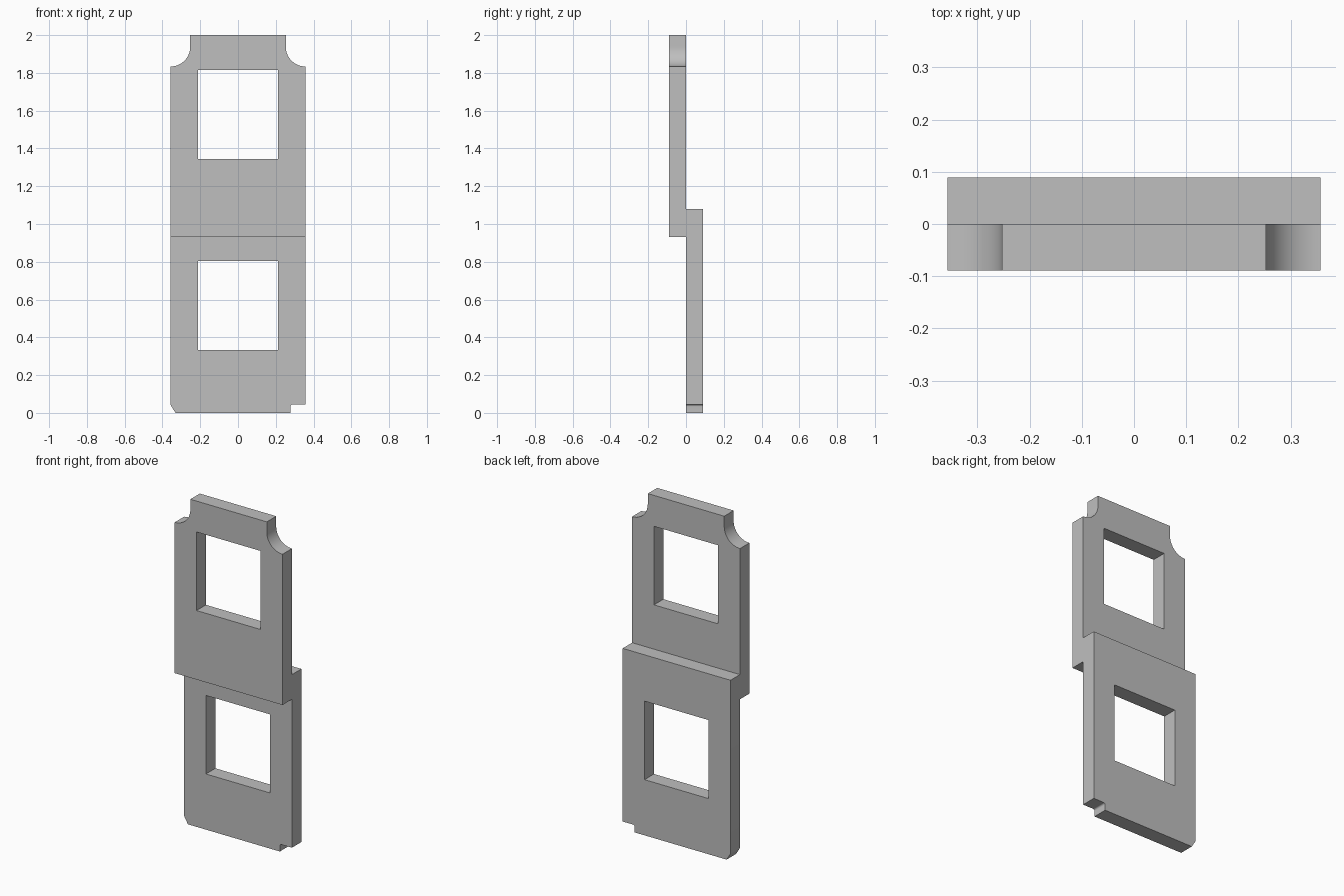
import bpy
import bmesh
from math import cos, sin, pi

cube = bpy.data.objects.get("Cube")
if cube:
    bpy.data.objects.remove(cube, do_unlink=True)

HALF_W = 0.357     # half width of both plates
THICK = 0.089      # thickness of each plate
HOLE = 0.212       # half width of the square windows

grey = bpy.data.materials.new("plain grey")
grey.use_nodes = True
colour = (0.52, 0.52, 0.52, 1)
grey.diffuse_color = colour
grey.node_tree.nodes["Principled BSDF"].inputs["Base Color"].default_value = colour


def arc(cx, cz, r, start, end, steps=16):
    """Points on an arc, angles given in units of pi."""
    angles = [pi * (start + (end - start) * i / steps) for i in range(steps + 1)]
    return [(cx + r * cos(a), cz + r * sin(a)) for a in angles]


def window(z0, z1):
    return [(-HOLE, z0), (-HOLE, z1), (HOLE, z1), (HOLE, z0)]


def plate(name, outline, hole, y):
    """Flat plate with a hole, standing upright and centred on depth y."""
    curve = bpy.data.curves.new(name, "CURVE")
    curve.dimensions = "2D"
    curve.fill_mode = "BOTH"
    curve.extrude = THICK / 2
    for loop in (outline, hole):
        spline = curve.splines.new("POLY")
        spline.points.add(len(loop) - 1)
        for point, (x, z) in zip(spline.points, loop):
            point.co = (x, z, 0, 1)
        spline.use_cyclic_u = True
    obj = bpy.data.objects.new(name, curve)
    bpy.context.collection.objects.link(obj)
    obj.location.y = y
    obj.rotation_euler.x = pi / 2
    bpy.ops.object.select_all(action="DESELECT")
    obj.select_set(True)
    bpy.context.view_layer.objects.active = obj
    bpy.ops.object.convert(target="MESH")
    obj = bpy.context.object
    # Join the faces to the rim and clean up
    bm = bmesh.new()
    bm.from_mesh(obj.data)
    bmesh.ops.remove_doubles(bm, verts=bm.verts, dist=0.0001)
    bmesh.ops.recalc_face_normals(bm, faces=bm.faces)
    bm.to_mesh(obj.data)
    bm.free()
    obj.data.materials.clear()
    obj.data.materials.append(grey)
    bpy.ops.object.shade_smooth_by_angle(angle=pi / 6)
    return obj


# Upper plate: scooped top corners, mirrored
r = 0.104
right_scoop = arc(HALF_W, 1.938, r, 1.5, 1.0) + [(HALF_W - r, 2)]
left_scoop = [(-x, z) for x, z in reversed(right_scoop)]
upper = [(-HALF_W, 0.932), (HALF_W, 0.932)] + right_scoop + left_scoop
plate("upper_plate", upper, window(1.345, 1.815), -THICK / 2)

# Lower plate: clipped corner on one side, small notch on the other
notch = [(0.277, 0)] + arc(0.287, 0.034, 0.01, 1.0, 0.5, 6) + [(HALF_W, 0.044)]
clip = [(-HALF_W, 0.044), (-0.352, 0.034), (-0.331, 0)]
lower = clip + notch + [(HALF_W, 1.08), (-HALF_W, 1.08)]
plate("lower_plate", lower, window(0.333, 0.803), THICK / 2)
